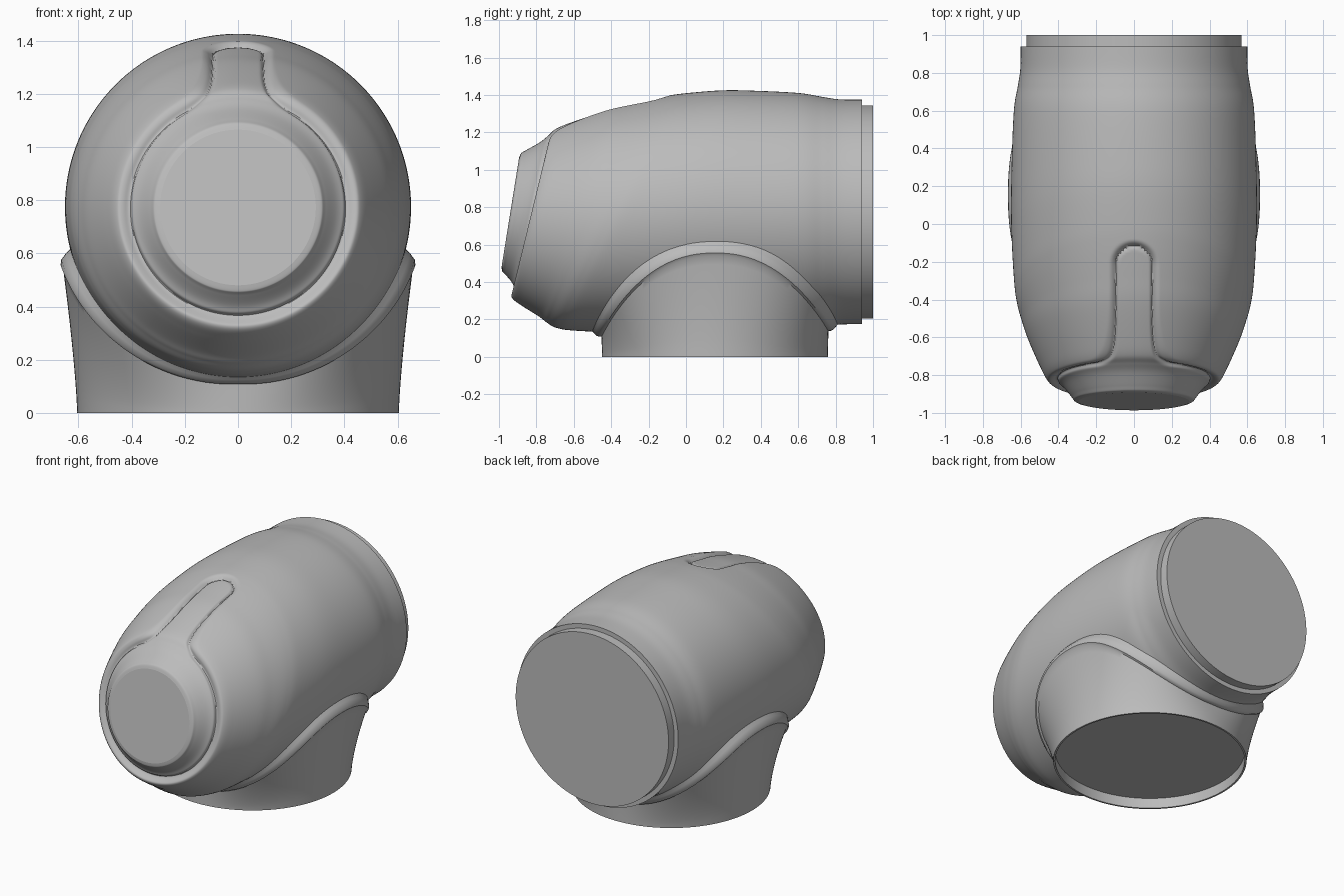
import bpy, bmesh, math
from math import sin, cos, pi, hypot
from mathutils import Vector

AXIS_Z = 0.775
old = bpy.data.objects.get("Cube")
if old:
    bpy.data.objects.remove(old, do_unlink=True)

grey = bpy.data.materials.new("plain_grey")
grey.use_nodes = True
colour = (0.5, 0.5, 0.5, 1)
grey.diffuse_color = colour
grey.node_tree.nodes["Principled BSDF"].inputs["Base Color"].default_value = colour


def loft(name, rings, shape=None, angle=35):
    """Skin closed rings of points, cap both ends, optionally sink the surface."""
    bm = bmesh.new()
    rows = [[bm.verts.new(p) for p in ring] for ring in rings]
    n = len(rows[0])
    for a, b in zip(rows, rows[1:]):
        for i in range(n):
            j = (i + 1) % n
            bm.faces.new((a[i], a[j], b[j], b[i]))
    bm.faces.new(rows[0])
    bm.faces.new(rows[-1])
    bmesh.ops.recalc_face_normals(bm, faces=bm.faces)
    bm.normal_update()
    if shape:
        moves = [(v, v.normal * shape(v.co)) for v in bm.verts]
        for v, m in moves:
            v.co -= m
    me = bpy.data.meshes.new(name)
    bm.to_mesh(me)
    bm.free()
    me.materials.append(grey)
    ob = bpy.data.objects.new(name, me)
    bpy.context.collection.objects.link(ob)
    bpy.ops.object.select_all(action='DESELECT')
    ob.select_set(True)
    bpy.context.view_layer.objects.active = ob
    bpy.ops.object.shade_smooth_by_angle(angle=math.radians(angle))
    return ob


def body_ring(r, y, slope, count=320):
    """Circle round the long axis, leaning back by slope, denser at the top."""
    pts = []
    for i in range(count):
        t = 2 * pi * i / count
        t -= 0.4 * sin(t)
        pts.append((r * sin(t), y + slope * r * cos(t), AXIS_Z + r * cos(t)))
    return pts


def spline(points, steps):
    """Catmull-Rom curve through the points."""
    p = [Vector(q) for q in points]
    p = [p[0]] + p + [p[-1]]
    out = []
    for a, b, c, d in zip(p, p[1:], p[2:], p[3:]):
        for k in range(steps):
            t = k / steps
            out.append(0.5 * (2 * b + (c - a) * t + (2 * a - 5 * b + 4 * c - d) * t ** 2
                              + (3 * b - a - 3 * c + d) * t ** 3))
    return out + [p[-1]]


def panel_depth(p):
    """Sunken round front panel with a tongue running over the top."""
    d = hypot(p.x, p.z - 0.78) - 0.42
    if p.z > 1.0:
        tongue = hypot(p.x, max(p.y + 0.22, 0)) - 0.1
        k = 0.12
        h = max(k - abs(d - tongue), 0) / k
        d = min(d, tongue) - h * h * k / 4
    t = min(max(1 - d / 0.035, 0), 1)
    return 0.016 * t * t * (3 - 2 * t) + 0.012 * math.exp(-(d / 0.008) ** 2)


# main shell: radius, position along the axis, lean
profile = [(0.6, 0.94, 0), (0.602, 0.82, 0), (0.615, 0.73, 0), (0.636, 0.6, 0),
           (0.648, 0.3, 0.1), (0.65, 0, 0.3), (0.636, -0.28, 0.46), (0.62, -0.4, 0.47),
           (0.59, -0.51, 0.4), (0.56, -0.6, 0.33), (0.5, -0.74, 0.28),
           (0.46, -0.815, 0.25), (0.42, -0.84, 0.22), (0.385, -0.868, 0.2),
           (0.345, -0.92, 0.17), (0.325, -0.945, 0.16), (0.295, -0.955, 0.16)]
loft("shell", [body_ring(*q) for q in spline(profile, 13)], panel_depth)

# stepped collar at the back
loft("back_collar", [body_ring(0.57, y, 0, 128) for y in (0.9, 1.0)])

# saddle-shaped pedestal with a rounded rim that wraps the shell
COUNT, MID_Y, FOOT = 160, 0.155, 0.605


def rim_ring(scale, lift):
    pts = []
    for i in range(COUNT):
        t = 2 * pi * i / COUNT
        e = 2 / 2.2
        along = math.copysign(abs(cos(t)) ** e, cos(t))
        around = math.copysign(abs(sin(t)) ** e, sin(t))
        y = MID_Y + 0.655 * scale * along
        a = math.radians(76) * scale * around
        r = 0.65 - 0.28 * max(0, y - 0.4) ** 2 - 0.06 * max(0, -y - 0.1) ** 2
        r += lift * (1 + 1.1 * abs(around))
        pts.append(Vector((r * sin(a), y, AXIS_Z - r * cos(a))))
    return pts


rim = [(1.04, -0.02), (1.0, 0.0), (0.985, 0.01), (0.965, 0.021),
       (0.945, 0.025), (0.925, 0.023)]
rings = [rim_ring(*q) for q in rim]
edge = rings[-1]


def foot_ring(radius, z):
    pts = []
    for p in edge:
        d = Vector((p.x, p.y - MID_Y, 0)).normalized() * radius
        pts.append(Vector((d.x, MID_Y + d.y, z)))
    return pts


foot = foot_ring(FOOT, 0)
for k in range(1, 13):
    t = 1 - k / 12
    ring = []
    for top, low in zip(edge, foot):
        q = low.lerp(top, t ** 1.35)
        q.z = top.z * t
        ring.append(q)
    rings.append(ring)
# shallow recess under the foot
rings += [foot_ring(FOOT - 0.012, 0), foot_ring(FOOT - 0.012, 0.07)]
loft("pedestal", rings)
